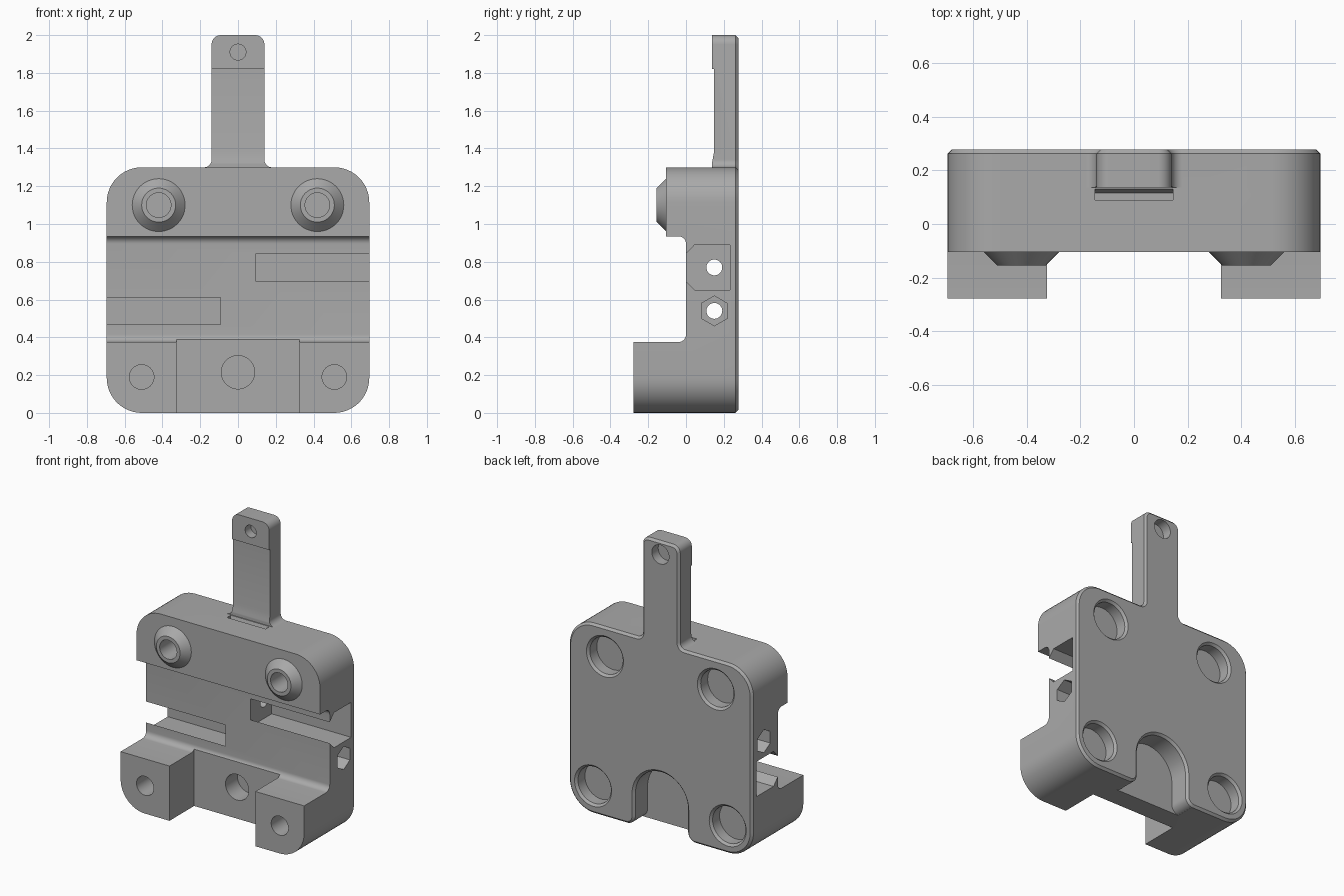
import bpy, bmesh
from math import sin, cos, pi, radians
from mathutils import Vector

if "Cube" in bpy.data.objects:
    bpy.data.objects.remove(bpy.data.objects["Cube"])

BACK, CH = 0.277, 0.015          # back plane and its edge chamfer


def arc(cx, cy, r, a0, a1, n=12):
    return [(cx + r * cos(radians(a0 + (a1 - a0) * i / n)),
             cy + r * sin(radians(a0 + (a1 - a0) * i / n))) for i in range(n + 1)]


def inset(pts, d):
    """Move a counter-clockwise outline inwards by d."""
    out = []
    for i, p in enumerate(pts):
        p = Vector(p)
        a = (p - Vector(pts[i - 1])).normalized()
        b = (Vector(pts[(i + 1) % len(pts)]) - p).normalized()
        na, nb = Vector((-a.y, a.x)), Vector((-b.y, b.x))
        out.append(tuple(p + (na + nb) * d / (1 + na.dot(nb))))
    return out


def loft(name, axis, rings):
    """Solid through (depth, outline) rings; outline is xz for axis y, yz for axis x."""
    bm = bmesh.new()
    loops = []
    for d, pts in rings:
        loops.append([bm.verts.new((u, d, v) if axis == 'y' else (d, u, v)) for u, v in pts])
    n = len(loops[0])
    for l0, l1 in zip(loops, loops[1:]):
        for i in range(n):
            bm.faces.new((l0[i], l0[(i + 1) % n], l1[(i + 1) % n], l1[i]))
    bm.faces.new(loops[0])
    bm.faces.new(loops[-1])
    bmesh.ops.recalc_face_normals(bm, faces=bm.faces)
    me = bpy.data.meshes.new(name)
    bm.to_mesh(me)
    bm.free()
    ob = bpy.data.objects.new(name, me)
    bpy.context.collection.objects.link(ob)
    return ob


def disc(u, v, r, n=48):
    return [(u + r * cos(2 * pi * i / n), v + r * sin(2 * pi * i / n)) for i in range(n)]


def rod(axis, u, v, d0, d1, r0, r1=None, n=48):
    r1 = r0 if r1 is None else r1
    return loft("helper_rod", axis, [(d0, disc(u, v, r0, n)), (d1, disc(u, v, r1, n))])


# Body with stem: one rounded outline, chamfered at the back
R, W, H = 0.185, 0.695, 1.30
half = (arc(W - R, R, R, -90, 0) + arc(W - R, H - R, R, 0, 90)
        + arc(0.18, H + 0.04, 0.04, 270, 180) + arc(0.09, 1.95, 0.05, 0, 90))
outline = half + [(-x, z) for x, z in reversed(half)]
body = loft("carriage_body", 'y', [(-BACK, outline), (BACK - CH, outline), (BACK, inset(outline, CH))])

helpers = []


def apply(ob, op='DIFFERENCE'):
    ob.hide_render = True
    helpers.append(ob)
    m = body.modifiers.new(op.lower(), 'BOOLEAN')
    m.operation, m.solver, m.object = op, 'EXACT', ob


# Front steps: belt channel with rounded corners, upper face, stem face
steps = ([(-0.5, 0.375)] + arc(-0.04, 0.415, 0.04, -90, 0, 8) + arc(-0.04, 0.895, 0.04, 0, 90, 8)
         + [(-0.105, 0.935), (-0.105, H), (0.137, H), (0.137, 2.1), (-0.5, 2.1)])
apply(loft("helper_steps", 'x', [(-1, steps), (1, steps)]))

# Conical bosses
for s in (-1, 1):
    apply(rod('y', s * 0.42, 1.10, -0.085, -0.155, 0.16, 0.09), 'UNION')

# Thinned stem and the small groove at its root
groove = [(0.09, 1.25), (0.115, 1.25), (0.137, 1.32), (0.148, 1.38), (0.148, 1.82), (0.09, 1.82)]
apply(loft("helper_groove", 'x', [(-0.146, groove), (0.146, groove)]))

# Gap between the two feet
gap = [(-0.325, -0.1), (0.325, -0.1), (0.325, 0.39), (-0.325, 0.39)]
apply(loft("helper_gap", 'y', [(-0.5, gap), (-0.01, gap)]))

# Arched recess low on the back, with chamfered rim
side = arc(0.26, 0.06, 0.06, 260, 180, 8)
arch = ([(side[0][0], -0.06)] + side + arc(0, 0.215, 0.2, 0, 180, 32)
        + [(-x, z) for x, z in reversed(side)] + [(-side[0][0], -0.06)])
apply(loft("helper_arch", 'y', [(0.13, arch), (BACK - CH, arch), (BACK + CH, inset(arch, -2 * CH))]))

# Screw holes in front, wide chamfered pockets behind, thin wall between
for s in (-1, 1):
    for x, z in ((0.42, 1.10), (0.51, 0.19)):
        apply(rod('y', s * x, z, -0.4, 0.175, 0.065))
        apply(rod('y', s * x, z, 0.187, 0.35, 0.125))
        apply(rod('y', s * x, z, BACK - CH, BACK + CH, 0.125, 0.155))
apply(rod('y', 0, 0.215, -0.2, 0.12, 0.088))
apply(rod('y', 0, 1.91, 0.0, 0.198, 0.042))
apply(rod('y', 0, 1.91, 0.208, 0.35, 0.065))

# Side slots, nut pockets and through holes, turned half round for the other side
for s, z in ((1, 0.77), (-1, 0.54)):
    slot = [(-0.02, z - 0.072), (0, z - 0.072), (0.046, z - 0.12), (0.232, z - 0.12),
            (0.232, z + 0.12), (0.046, z + 0.12), (0, z + 0.072), (-0.02, z + 0.072)]
    apply(loft("helper_slot", 'x', [(s * 0.093, slot), (s, slot)]))
    nut = [(0.15 + 0.079 * sin(i * pi / 3), z + 0.079 * cos(i * pi / 3)) for i in range(6)]
    apply(loft("helper_nut", 'x', [(-s * 0.54, nut), (-s, nut)]))
    apply(rod('x', 0.15, z, -1, 1, 0.042, n=32))

# Bake the cuts and drop the helpers
deps = bpy.context.evaluated_depsgraph_get()
mesh = bpy.data.meshes.new_from_object(body.evaluated_get(deps))
body.modifiers.clear()
body.data = mesh
for ob in helpers:
    bpy.data.objects.remove(ob)

# Single grey finish, smooth curves with sharp edges
grey = bpy.data.materials.new("plain grey")
grey.diffuse_color = (0.40, 0.40, 0.40, 1)
grey.use_nodes = True
grey.node_tree.nodes["Principled BSDF"].inputs["Base Color"].default_value = grey.diffuse_color
mesh.materials.clear()
mesh.materials.append(grey)
for p in mesh.polygons:
    p.material_index = 0
bpy.context.view_layer.objects.active = body
body.select_set(True)
bpy.ops.object.shade_smooth_by_angle(angle=radians(25))
